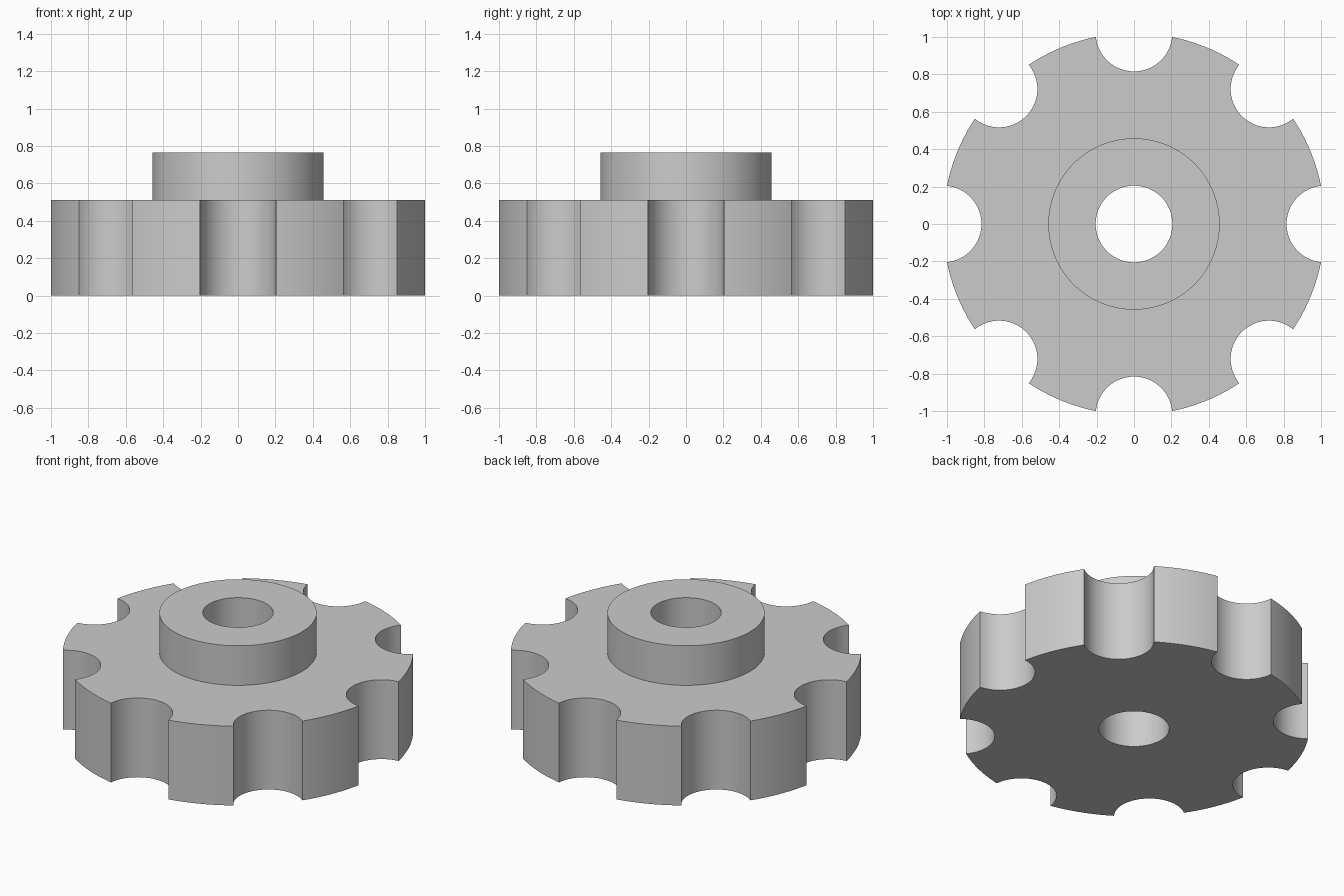
import bpy, bmesh
from math import cos, sin, pi, asin

cube = bpy.data.objects.get("Cube")
if cube:
    bpy.data.objects.remove(cube, do_unlink=True)

LOBES = 8
RIM, NOTCH, HUB, BORE = 1.0205, 0.205, 0.458, 0.205
DECK, TOP = 0.51, 0.765
STEPS = 24


def circle(radius, count=128):
    return [(radius * cos(2 * pi * i / count), radius * sin(2 * pi * i / count))
            for i in range(count)]


def notched_outline():
    """Round rim with circular scallops centred on the rim circle."""
    half = 2 * asin(NOTCH / (2 * RIM))      # half angle of a notch seen from the axis
    sweep = pi / 2 - half / 2               # half sweep along the notch arc
    points = []
    for k in range(LOBES):
        a = 2 * pi * k / LOBES
        for i in range(STEPS):              # scallop
            t = -sweep + 2 * sweep * i / STEPS
            x, y = RIM - NOTCH * cos(t), NOTCH * sin(t)
            points.append((x * cos(a) - y * sin(a), x * sin(a) + y * cos(a)))
        land = 2 * pi / LOBES - 2 * half
        for i in range(STEPS):              # rim land
            b = a + half + land * i / STEPS
            points.append((RIM * cos(b), RIM * sin(b)))
    return points


bm = bmesh.new()


def ring(points, z):
    verts = [bm.verts.new((x, y, z)) for x, y in points]
    for a, b in zip(verts, verts[1:] + verts[:1]):
        bm.edges.new((a, b))
    return verts


def wall(low, high):
    n = len(low)
    for i in range(n):
        j = (i + 1) % n
        bm.faces.new((low[i], low[j], high[j], high[i]))


def cap(outer, inner, up):
    edges = [bm.edges.get((a, b)) for loop in (outer, inner)
             for a, b in zip(loop, loop[1:] + loop[:1])]
    bmesh.ops.triangle_fill(bm, edges=edges, use_beauty=True, normal=(0, 0, up))


# Rings of the single solid
outline = notched_outline()
rim_low, rim_high = ring(outline, 0), ring(outline, DECK)
hub_low, hub_high = ring(circle(HUB), DECK), ring(circle(HUB), TOP)
bore_low, bore_high = ring(circle(BORE), 0), ring(circle(BORE), TOP)

# Upright walls
wall(rim_low, rim_high)
wall(hub_low, hub_high)
wall(bore_high, bore_low)

# Flat faces: underside, deck and hub top
cap(rim_low, bore_low, -1)
cap(rim_high, hub_low, 1)
cap(hub_high, bore_high, 1)
bmesh.ops.recalc_face_normals(bm, faces=bm.faces)

mesh = bpy.data.meshes.new("scalloped_knob")
bm.to_mesh(mesh)
bm.free()
knob = bpy.data.objects.new("scalloped_knob", mesh)
bpy.context.collection.objects.link(knob)

# Plain grey
grey = bpy.data.materials.new("light_grey")
grey.use_nodes = True
colour = (0.6, 0.6, 0.6, 1)
grey.diffuse_color = colour
grey.node_tree.nodes["Principled BSDF"].inputs["Base Color"].default_value = colour
mesh.materials.append(grey)

# Smooth round walls with crisp edges
bpy.ops.object.select_all(action='DESELECT')
knob.select_set(True)
bpy.context.view_layer.objects.active = knob
bpy.ops.object.shade_smooth_by_angle(angle=pi / 6)
